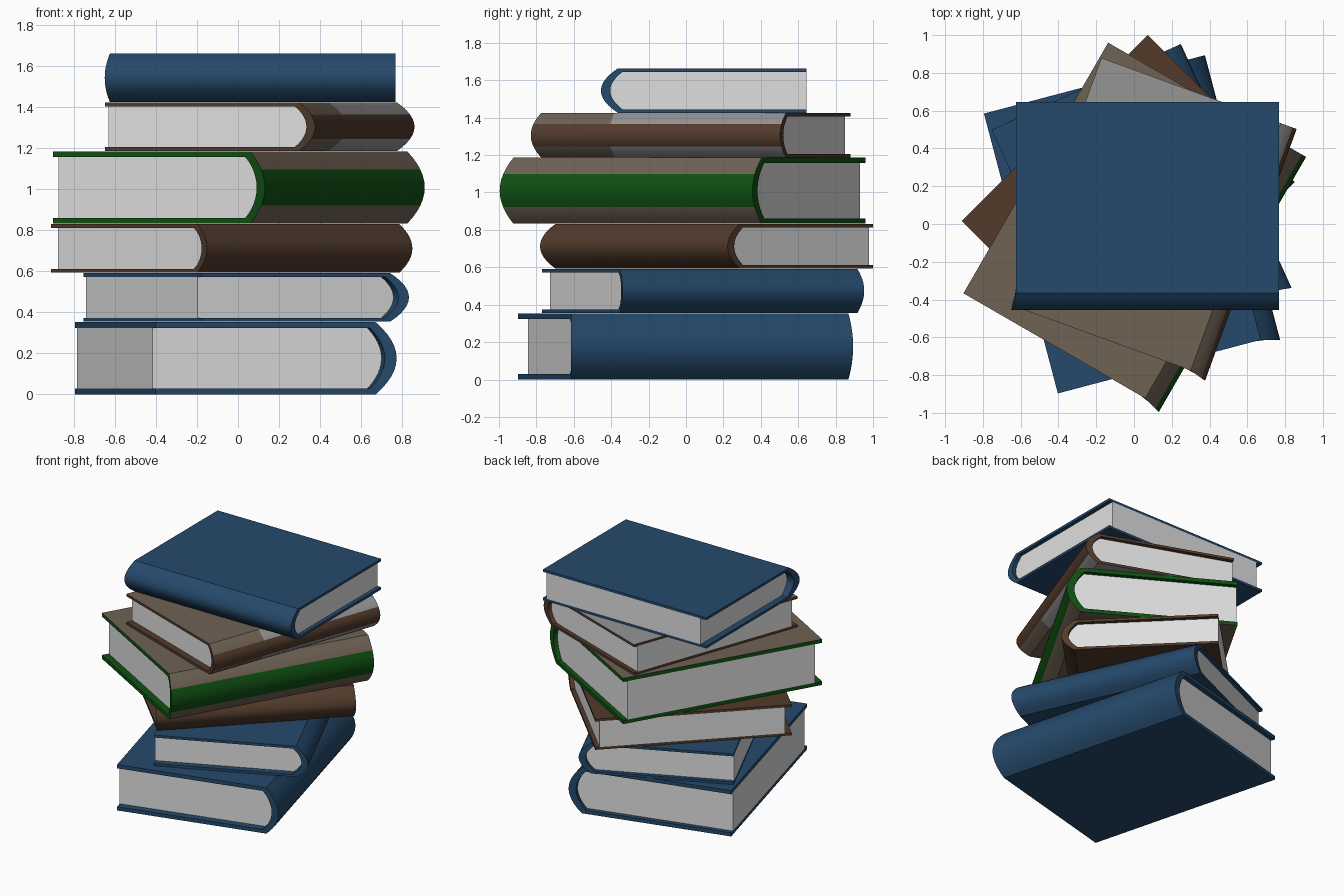
import bpy, bmesh, math
from mathutils import Matrix

if "Cube" in bpy.data.objects:
    bpy.data.objects.remove(bpy.data.objects["Cube"])


def mat(name, r, g, b):
    m = bpy.data.materials.new(name)
    m.diffuse_color = (r, g, b, 1)
    m.use_nodes = True
    m.node_tree.nodes["Principled BSDF"].inputs["Base Color"].default_value = m.diffuse_color
    return m


BLUE = mat("blue cloth", 0.018, 0.066, 0.145)
BROWN = mat("brown leather", 0.085, 0.043, 0.024)
GREEN = mat("green cloth", 0.005, 0.080, 0.006)
TAUPE = mat("taupe panel", 0.160, 0.122, 0.088)
GREY = mat("grey panel", 0.300, 0.300, 0.300)
PAPER = mat("paper", 0.74, 0.74, 0.74)

# Book proportions before scaling (x along the spine, y = 0 at the fore edge, spine at -y)
LENGTH, ROOT, BULGE = 1.393, 1.01, 0.09
IN_ROOT, IN_BULGE, IN_H = 0.985, 0.065, 0.84
NEAR_INSET, FAR_INSET, SKEW = 0.048, 0.03, 0.28
STEPS = 12
SPLIT = 0.30      # where the grey panel starts along the spine


def section(root, bulge, h):
    """C-shaped section from top fore edge round the spine to bottom fore edge."""
    pts = [(0, h)]
    for i in range(STEPS + 1):
        u = 1 - 2 * i / STEPS
        pts.append((-(root + bulge * (1 - u * u)), u * h))
    return pts + [(0, -h)]


def finish(bm, name, mats, M):
    bmesh.ops.recalc_face_normals(bm, faces=bm.faces)
    me = bpy.data.meshes.new(name)
    bm.to_mesh(me)
    bm.free()
    me.transform(M)
    for m in mats:
        me.materials.append(m)
    ob = bpy.data.objects.new(name, me)
    bpy.context.collection.objects.link(ob)
    bpy.context.view_layer.objects.active = ob
    ob.select_set(True)
    bpy.ops.object.shade_smooth_by_angle(angle=math.radians(25))
    ob.select_set(False)


def book(name, corner, angle, s, z0, z1, base, panel=None, patch=None):
    M = (Matrix.Translation((*corner, (z0 + z1) / 2))
         @ Matrix.Rotation(math.radians(angle), 4, 'Z')
         @ Matrix.Diagonal((s, s, (z1 - z0) / 2, 1)))
    outer, inner = section(ROOT, BULGE, 1), section(IN_ROOT, IN_BULGE, IN_H)

    # cover: a thick C section swept along the spine, the near spine end flared
    bm = bmesh.new()

    def row(pts, x, flare):
        return [bm.verts.new((x - flare * max(0, -y - ROOT), y, z)) for y, z in pts]

    stations = [(0, SKEW), (LENGTH * SPLIT, 0), (LENGTH, 0)]
    outs = [row(outer, x, f) for x, f in stations]
    ins = [row(inner, x, f) for x, f in stations]
    n = len(outer)
    for k in range(2):
        for i in range(n - 1):
            f = bm.faces.new((outs[k][i], outs[k][i + 1], outs[k + 1][i + 1], outs[k + 1][i]))
            # coloured panels on the boards and outer quarters of the spine
            if panel and abs(f.calc_center_median().z) > 0.5:
                f.material_index = 2 if (patch and k == 1) else 1
            bm.faces.new((ins[k][i], ins[k][i + 1], ins[k + 1][i + 1], ins[k + 1][i]))
        for i in (0, n - 1):
            bm.faces.new((outs[k][i], outs[k + 1][i], ins[k + 1][i], ins[k][i]))
    for k in (0, 2):
        for i in range(n - 1):
            bm.faces.new((outs[k][i], outs[k][i + 1], ins[k][i + 1], ins[k][i]))
    finish(bm, name + "_cover", [m for m in (base, panel, patch) if m], M)

    # page block
    bm = bmesh.new()
    a = row(inner, NEAR_INSET, 0)
    b = row(inner, LENGTH - FAR_INSET, 0)
    bm.faces.new(a)
    bm.faces.new(b)
    for i in range(n):
        j = (i + 1) % n
        bm.faces.new((a[i], a[j], b[j], b[i]))
    finish(bm, name + "_pages", [PAPER], M)


# Stack from bottom to top: near fore-edge corner, rotation, scale, heights, colours
book("bottom_book", (-0.403, -0.897), 104.8, 1.10, 0.0, 0.353, BLUE)
book("second_book", (-0.178, -0.77), 114.4, 1.0, 0.355, 0.592, BLUE)
book("third_book", (-0.912, 0.015), 45, 1.0, 0.594, 0.831, BROWN)
book("fourth_book", (-0.903, -0.367), 60, 1.10, 0.833, 1.186, GREEN, TAUPE)
book("fifth_book", (-0.649, -0.43), 70, 1.0, 1.188, 1.424, BROWN, TAUPE, GREY)
book("top_book", (-0.625, 0.645), 0, 1.0, 1.426, 1.663, BLUE)
